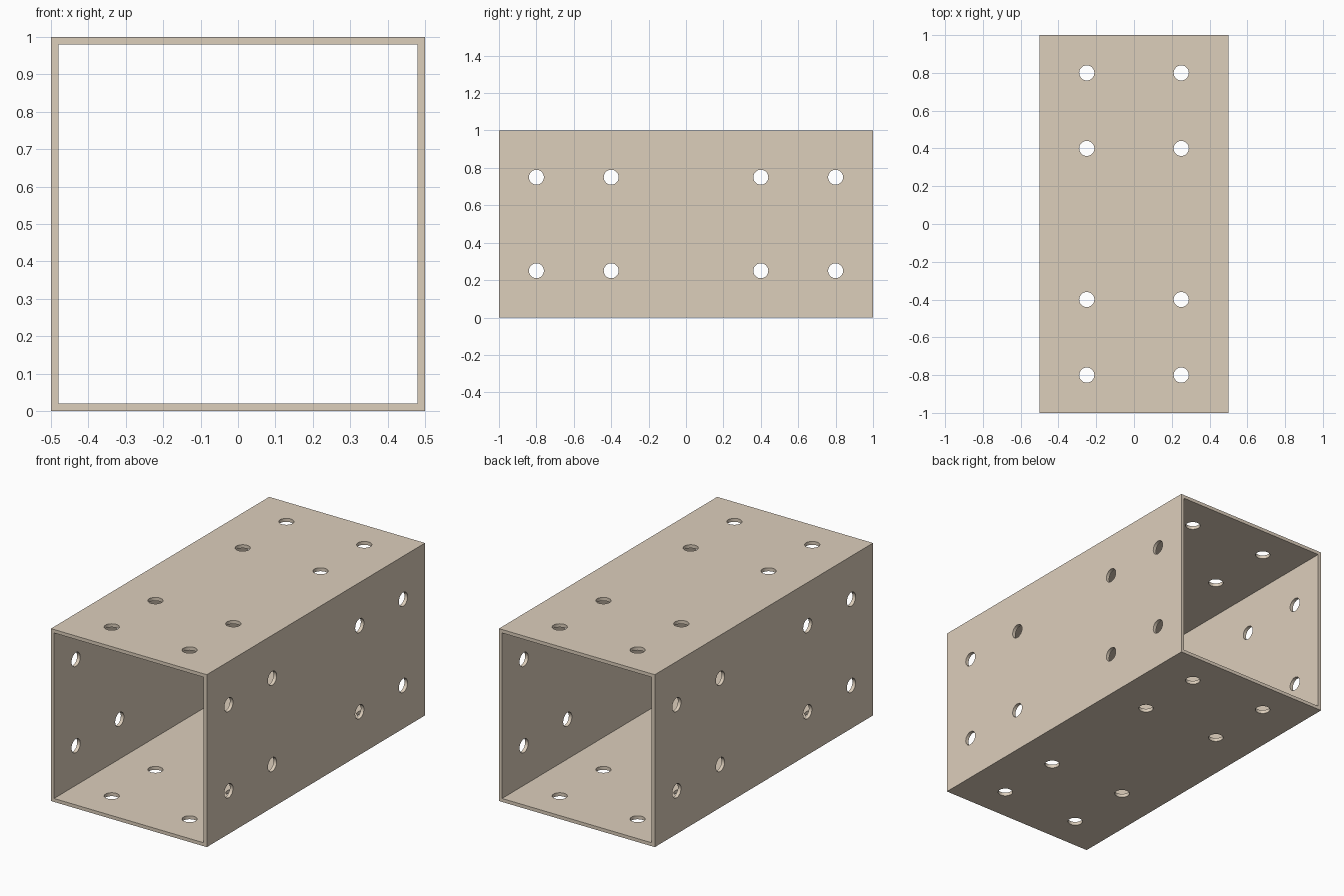
import bpy, bmesh
from math import pi
from mathutils import Matrix, Vector

if "Cube" in bpy.data.objects:
    bpy.data.objects.remove(bpy.data.objects["Cube"])

LENGTH, SIZE, WALL, HOLE_R = 2.0, 1.0, 0.02, 0.04
MID = Vector((0, 0, SIZE / 2))


def make_object(name, bm):
    bmesh.ops.recalc_face_normals(bm, faces=bm.faces)
    mesh = bpy.data.meshes.new(name)
    bm.to_mesh(mesh)
    bm.free()
    obj = bpy.data.objects.new(name, mesh)
    bpy.context.collection.objects.link(obj)
    return obj


# Square tube: outer and inner square loops at both open ends
bm = bmesh.new()
corners = [(-1, -1), (1, -1), (1, 1), (-1, 1)]


def loop(half, y):
    return [bm.verts.new(MID + Vector((cx * half, y, cz * half))) for cx, cz in corners]


outer, inner = SIZE / 2, SIZE / 2 - WALL
rings = [loop(outer, -LENGTH / 2), loop(outer, LENGTH / 2),
         loop(inner, LENGTH / 2), loop(inner, -LENGTH / 2)]
for r in range(4):
    a, b = rings[r], rings[(r + 1) % 4]
    for i in range(4):
        j = (i + 1) % 4
        bm.faces.new((a[i], a[j], b[j], b[i]))
tube = make_object("square_tube", bm)

# Hole cutters: eight short cylinders through each of the four walls
bm = bmesh.new()
for side in range(4):
    turn = Matrix.Translation(MID) @ Matrix.Rotation(side * pi / 2, 4, 'Y')
    for x in (-0.25, 0.25):
        for y in (-0.8, -0.4, 0.4, 0.8):
            place = Matrix.Translation((x, y, SIZE / 2 - WALL / 2))
            bmesh.ops.create_cone(bm, cap_ends=True, segments=32, radius1=HOLE_R,
                                  radius2=HOLE_R, depth=WALL * 3, matrix=turn @ place)
cutter = make_object("hole_cutters", bm)
cutter.hide_render = True

# Drill the holes, then drop the cutters
drill = tube.modifiers.new("bolt_holes", 'BOOLEAN')
drill.operation = 'DIFFERENCE'
drill.solver = 'EXACT'
drill.object = cutter
bpy.context.view_layer.objects.active = tube
tube.select_set(True)
bpy.ops.object.modifier_apply(modifier=drill.name)
bpy.data.objects.remove(cutter, do_unlink=True)

# Smooth hole walls, crisp tube edges
bpy.ops.object.shade_smooth_by_angle(angle=pi / 6)

# Tan finish
tan = bpy.data.materials.new("tan")
tan.diffuse_color = (0.72, 0.62, 0.5, 1)
tan.use_nodes = True
tan.node_tree.nodes["Principled BSDF"].inputs["Base Color"].default_value = tan.diffuse_color
tube.data.materials.clear()
tube.data.materials.append(tan)
